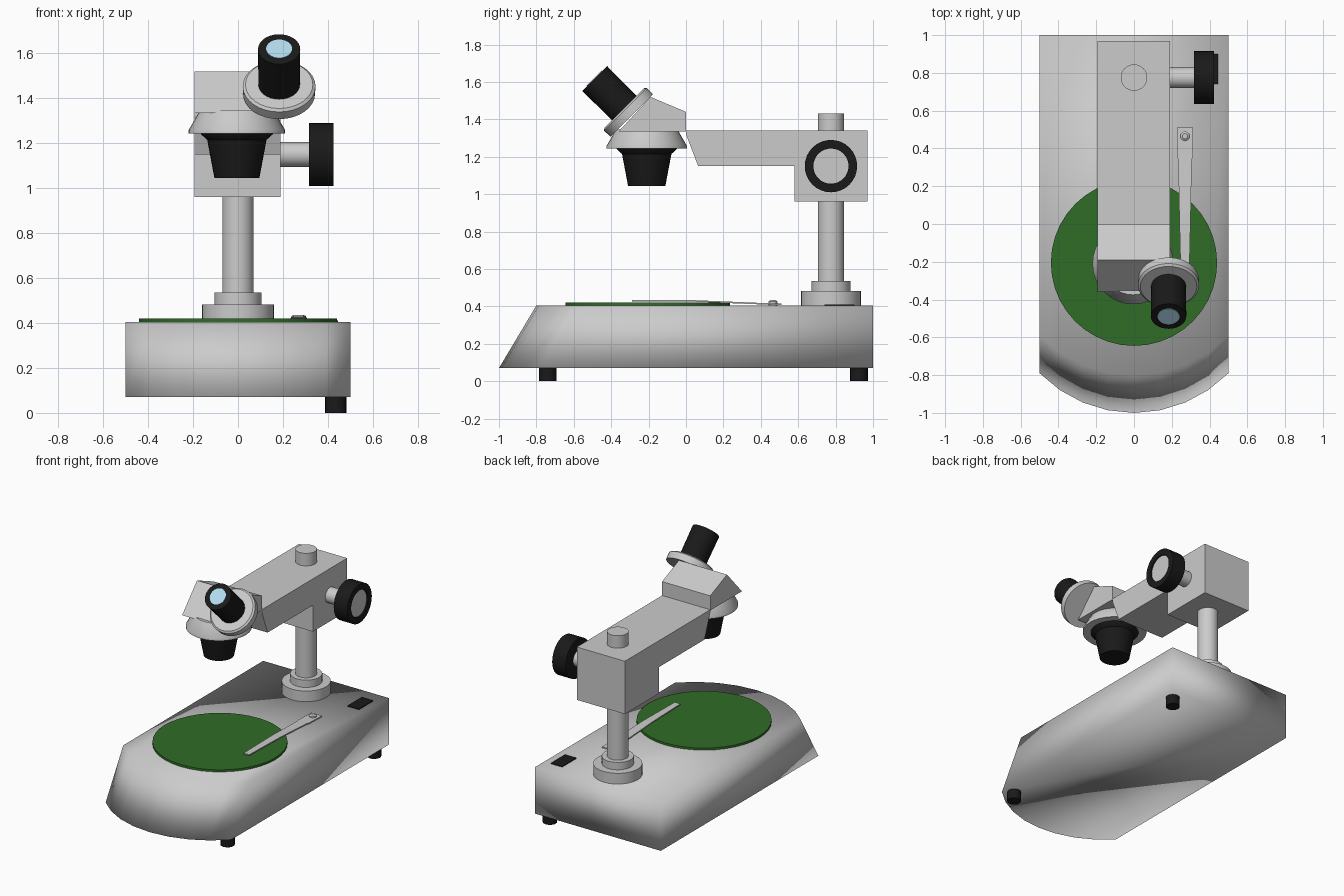
import bpy, bmesh
from math import sin, cos, pi, radians, asin
from mathutils import Matrix, Vector

if "Cube" in bpy.data.objects:
    bpy.data.objects.remove(bpy.data.objects["Cube"])


def material(name, rgb):
    m = bpy.data.materials.new(name)
    m.diffuse_color = (*rgb, 1)
    m.use_nodes = True
    m.node_tree.nodes["Principled BSDF"].inputs["Base Color"].default_value = m.diffuse_color
    return m


BLACK = material("black_plastic", (0.01, 0.01, 0.01))
GREEN = material("green_plate", (0.03, 0.15, 0.02))
GLASS = material("lens_glass", (0.45, 0.72, 0.85))


def finish(name, bm, mat=None, angle=None):
    bmesh.ops.recalc_face_normals(bm, faces=bm.faces)
    me = bpy.data.meshes.new(name)
    bm.to_mesh(me)
    bm.free()
    ob = bpy.data.objects.new(name, me)
    bpy.context.collection.objects.link(ob)
    if mat:
        me.materials.append(mat)
    if angle:
        bpy.ops.object.select_all(action='DESELECT')
        ob.select_set(True)
        bpy.context.view_layer.objects.active = ob
        bpy.ops.object.shade_smooth_by_angle(angle=radians(angle))
    return ob


def loft(name, loops, mat=None, angle=None):
    """Skin between equal-length loops of points and cap both ends."""
    bm = bmesh.new()
    rings = [[bm.verts.new(p) for p in loop] for loop in loops]
    n = len(rings[0])
    for a, b in zip(rings, rings[1:]):
        for i in range(n):
            j = (i + 1) % n
            bm.faces.new((a[i], a[j], b[j], b[i]))
    bm.faces.new(rings[0])
    bm.faces.new(rings[-1])
    return finish(name, bm, mat, angle)


def lathe(name, profile, loc, rot=Matrix(), mat=None, n=32):
    """Turned part from (radius, height) pairs along local z."""
    m = Matrix.Translation(loc) @ rot
    loops = [[m @ Vector((r * cos(2 * pi * i / n), r * sin(2 * pi * i / n), z))
              for i in range(n)] for r, z in profile]
    return loft(name, loops, mat, 35)


def prism(name, yz, x0, x1, mat=None):
    return loft(name, [[(x, y, z) for y, z in yz] for x in (x0, x1)], mat)


# Base with bowed, sloping front
R = 0.70
half = asin(0.5 / R)


def base_loop(shift, z):
    arc = [(R * sin(half * k / 4), -1 + shift + R * (1 - cos(half * k / 4)), z)
           for k in range(-4, 5)]
    return arc + [(0.5, 1, z), (-0.5, 1, z)]


base = loft("base", [base_loop(0, 0.07), base_loop(0.2, 0.405)])
base.data.shade_smooth()

# Feet and power switch
for label, y in (("front", -0.74), ("rear", 0.925)):
    lathe(label + "_foot", [(0.047, 0), (0.047, 0.075)], (0.435, y, 0), mat=BLACK, n=20)
prism("power_switch", [(0.74, 0.40), (0.90, 0.40), (0.90, 0.411), (0.74, 0.411)],
      0.355, 0.444, BLACK)

# Stage plate
lathe("stage_plate", [(0.44, 0.40), (0.44, 0.42)], (0, -0.205, 0), mat=GREEN, n=40)

# Specimen clip: bent tapering strip with screw
strip = [(0.51, 0.411, 0.042), (0.36, 0.416, 0.042), (0.34, 0.417, 0.036),
         (0.05, 0.429, 0.030), (-0.29, 0.431, 0.022)]
loft("stage_clip", [[(0.27 - w, y, z - 0.004), (0.27 + w, y, z - 0.004),
                     (0.27 + w, y, z + 0.004), (0.27 - w, y, z + 0.004)]
                    for y, z, w in strip])
lathe("clip_screw", [(0.025, 0.405), (0.025, 0.425), (0.014, 0.433)], (0.27, 0.465, 0), n=16)

# Column with stepped collar
COL_Y = 0.775
lathe("column_collar", [(0.16, 0.40), (0.16, 0.482), (0.105, 0.482), (0.105, 0.535)],
      (0, COL_Y, 0))
lathe("column", [(0.07, 0.40), (0.07, 1.43)], (0, COL_Y, 0))

# Arm with clamp block, and wedge-shaped head
prism("arm", [(0.97, 0.96), (0.97, 1.34), (0, 1.34), (0, 1.32), (0.065, 1.15),
              (0.58, 1.15), (0.58, 0.96)], -0.193, 0.19)
prism("head", [(0, 1.335), (0, 1.44), (-0.19, 1.52), (-0.36, 1.335)], -0.193, 0.19)

# Focus knob on its shaft, with recessed grey cap
side = Matrix.Rotation(pi / 2, 4, 'Y')
lathe("knob_shaft", [(0.055, 0.15), (0.055, 0.33)], (0, COL_Y, 1.15), side)
lathe("focus_knob", [(0.14, 0.317), (0.14, 0.424), (0.095, 0.424), (0.095, 0.41)],
      (0, COL_Y, 1.15), side, BLACK)
lathe("knob_cap", [(0.094, 0.40), (0.094, 0.415)], (0, COL_Y, 1.15), side)

# Objective: conical flange and black nose
lathe("objective_flange", [(0.165, 1.345), (0.215, 1.258), (0.215, 1.243)], (-0.005, -0.21, 0))
lathe("objective_nose", [(0.163, 1.25), (0.160, 1.24), (0.132, 1.215), (0.10, 1.045)],
      (-0.005, -0.21, 0), mat=BLACK)

# Tilted eyepiece with disc and lens
tilt = Matrix.Rotation(pi / 4, 4, 'X')
eye = (0.183, -0.315, 1.445)
lathe("eyepiece_disc", [(0.16, -0.035), (0.162, 0.012), (0.15, 0.022)], eye, tilt)
lathe("eyepiece_tube", [(0.092, 0.015), (0.094, 0.245)], eye, tilt, BLACK)
lathe("eyepiece_lens", [(0.058, 0.235), (0.058, 0.248)], eye, tilt, GLASS)
